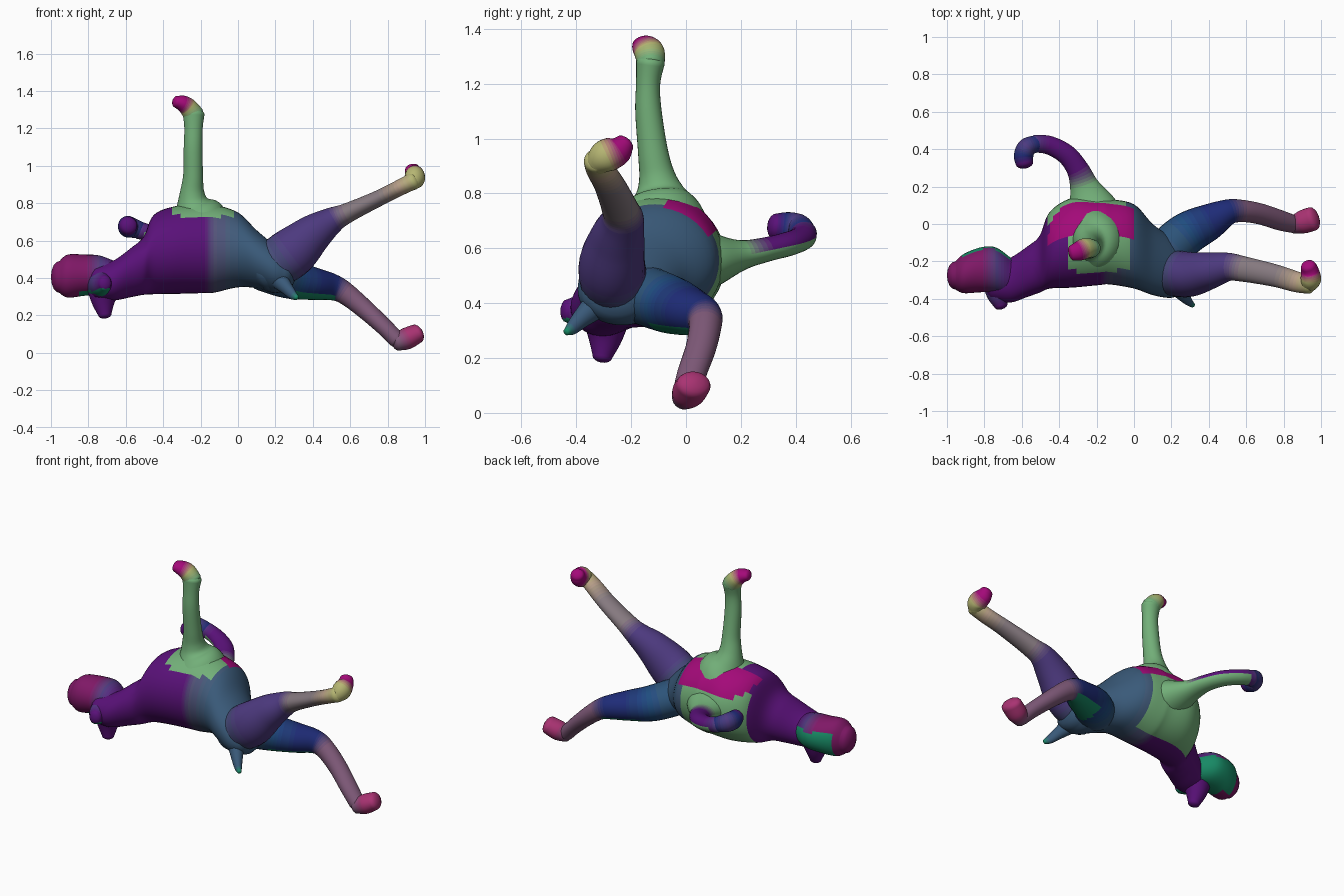
import bpy, bmesh, math
from mathutils import Vector

if "Cube" in bpy.data.objects:
    bpy.data.objects.remove(bpy.data.objects["Cube"])

# Palette (display values 0-255)
PAL = dict(purple=(90, 25, 122), pink=(160, 18, 118), slate=(82, 84, 122), steel=(62, 92, 120),
           green=(116, 172, 118), indigo=(80, 62, 124), navy=(34, 48, 122), blue=(38, 76, 124),
           grey=(132, 118, 126), tan=(180, 158, 130), mauve=(128, 92, 122), rose=(165, 52, 112),
           lime=(182, 182, 116), teal=(30, 140, 104), wine=(125, 32, 104))
mats = {}


def material(rgb):
    key = tuple(int(round(c / 6) * 6) for c in rgb)
    if key not in mats:
        m = bpy.data.materials.new("tint_%d_%d_%d" % key)
        m.diffuse_color = (*[(c / 255) ** 2.2 for c in key], 1)
        m.use_nodes = True
        m.node_tree.nodes["Principled BSDF"].inputs["Base Color"].default_value = m.diffuse_color
        mats[key] = m
    return mats[key]


def catmull(a, b, c, d, t):
    return [0.5 * (2 * q + (r - p) * t + (2 * p - 5 * q + 4 * r - s) * t * t
                   + (3 * q - p - 3 * r + s) * t ** 3) for p, q, r, s in zip(a, b, c, d)]


def limb(name, stations, ref=(0, 0, 1), axis=None, patch=None, sub=6, sides=28):
    """Loft smooth elliptical rings; station = x, y, z, radius along ref, radius across, colour."""
    nums = [s[:5] for s in stations]
    cols = [PAL[s[5]] for s in stations]
    rows, tints = [], []
    n = len(nums)
    for i in range(n - 1):
        for k in range(sub):
            t = k / sub
            rows.append(catmull(nums[max(i - 1, 0)], nums[i], nums[i + 1], nums[min(i + 2, n - 1)], t))
            tints.append([p + (q - p) * t for p, q in zip(cols[i], cols[i + 1])])
    rows.append(nums[-1])
    tints.append(cols[-1])
    pts = [Vector(r[:3]) for r in rows]
    rings = []
    for i, r in enumerate(rows):
        tan = (pts[min(i + 1, len(pts) - 1)] - pts[max(i - 1, 0)]).normalized()
        rings.append((pts[i], Vector(axis) if axis else tan, r[3], r[4], tints[i]))

    # Rounded ends
    def cap(ring, sign):
        p, tan, ra, rb, col = ring
        out = []
        for k in (1, 2, 3, 4):
            a = k * math.pi / 2 / 4.25
            out.append((p + tan * sign * min(ra, rb) * 0.6 * math.sin(a), tan,
                        ra * math.cos(a), rb * math.cos(a), col))
        return out
    rings = cap(rings[0], -1)[::-1] + rings + cap(rings[-1], 1)

    bm = bmesh.new()
    loops = []
    for p, tan, ra, rb, col in rings:
        side = tan.cross(Vector(ref)).normalized()
        up = side.cross(tan).normalized()
        loops.append([bm.verts.new(p + up * ra * math.cos(a) + side * rb * math.sin(a))
                      for a in (2 * math.pi * j / sides for j in range(sides))])
    tint = {}
    for i in range(len(loops) - 1):
        for j in range(sides):
            k = (j + 1) % sides
            tint[bm.faces.new((loops[i][j], loops[i][k], loops[i + 1][k], loops[i + 1][j]))] = rings[i][4]
    tint[bm.faces.new(loops[0])] = rings[0][4]
    tint[bm.faces.new(loops[-1])] = rings[-1][4]
    bmesh.ops.recalc_face_normals(bm, faces=bm.faces[:])
    bm.normal_update()

    # Colour bands, with optional painted patches
    me = bpy.data.meshes.new(name)
    slots = {}
    for f in bm.faces:
        f.smooth = True
        over = patch(f.calc_center_median(), f.normal) if patch else None
        m = material(PAL[over] if over else tint[f])
        if m.name not in slots:
            slots[m.name] = len(slots)
            me.materials.append(m)
        f.material_index = slots[m.name]
    bm.to_mesh(me)
    bm.free()
    ob = bpy.data.objects.new(name, me)
    bpy.context.collection.objects.link(ob)
    return ob


# Painted regions
def torso_patch(c, n):
    if -0.46 < c.x < 0.0:
        if n.y > 0.1 and n.z > 0.45:
            return "pink"
        if n.y > 0.35 and c.x < -0.05:
            return "green"
    if -0.36 < c.x < -0.02 and c.z > 0.73:
        return "green"


def head_patch(c, n):
    if c.x > -0.92 and n.y > 0.3 and n.z < 0.45 or c.x > -0.85 and n.z < -0.8:
        return "teal"


def underside(colour, x0, x1, level):
    return lambda c, n: colour if x0 < c.x < x1 and n.z < level else None


# Torso with neck
limb("torso", [
    (-.745, -.31, .375, .09, .10, "purple"), (-.66, -.30, .388, .108, .12, "purple"),
    (-.57, -.255, .43, .132, .135, "purple"), (-.505, -.215, .465, .155, .152, "purple"),
    (-.45, -.14, .525, .212, .205, "purple"),
    (-.33, -.10, .55, .235, .24, "purple"), (-.19, -.095, .557, .238, .232, "purple"),
    (-.13, -.095, .557, .236, .228, "slate"), (0, -.12, .55, .20, .225, "steel"),
    (.10, -.19, .50, .155, .19, "steel"), (.19, -.23, .45, .13, .165, "steel"),
    (.25, -.25, .43, .10, .13, "steel")], axis=(1, 0, 0), patch=torso_patch, sides=40)

# Head, ear and muzzle
limb("head", [
    (-.955, -.275, .405, .085, .075, "wine"), (-.91, -.265, .41, .115, .105, "wine"),
    (-.82, -.245, .415, .11, .12, "wine"), (-.74, -.245, .415, .105, .12, "indigo"),
    (-.66, -.28, .40, .09, .10, "purple")], axis=(1, 0, 0), patch=head_patch, sides=36)
limb("ear", [(-.73, -.31, .37, .085, .085, "indigo"), (-.725, -.38, .37, .065, .062, "indigo"),
             (-.712, -.435, .372, .042, .036, "purple")], patch=underside("teal", -1, 0, -.5))
limb("muzzle", [(-.72, -.29, .34, .085, .09, "purple"), (-.72, -.295, .27, .062, .062, "purple"),
                (-.712, -.305, .205, .036, .036, "purple")], ref=(0, 1, 0))

# Raised hind leg
limb("raised_hind_leg", [
    (.14, -.25, .44, .12, .12, "steel"), (.28, -.27, .53, .135, .122, "indigo"),
    (.40, -.25, .635, .105, .10, "indigo"), (.50, -.23, .705, .073, .077, "indigo"),
    (.58, -.24, .745, .054, .068, "grey"), (.75, -.275, .825, .043, .06, "grey"),
    (.87, -.31, .885, .043, .055, "tan"), (.94, -.325, .92, .046, .048, "lime")])
limb("raised_hind_foot", [
    (.93, -.325, .91, .045, .045, "lime"), (.945, -.295, .935, .06, .055, "lime"),
    (.94, -.25, .955, .055, .048, "pink"), (.932, -.225, .98, .038, .04, "pink")])

# Lower hind leg
limb("lower_hind_leg", [
    (.14, -.18, .44, .11, .12, "steel"), (.27, -.06, .395, .105, .115, "blue"),
    (.40, .01, .37, .088, .098, "navy"), (.50, .062, .352, .072, .07, "navy"),
    (.57, .07, .32, .06, .06, "mauve"), (.67, .055, .24, .052, .056, "mauve"),
    (.78, .02, .14, .046, .054, "mauve"), (.85, .0, .07, .045, .048, "mauve")],
    patch=underside("teal", .3, .52, -.6))
limb("lower_hind_foot", [
    (.85, -.008, .055, .045, .045, "mauve"), (.90, .01, .075, .058, .062, "rose"),
    (.955, .028, .102, .052, .064, "rose")])

# Tail
limb("tail", [(.21, -.32, .40, .055, .05, "steel"), (.26, -.38, .345, .036, .033, "steel"),
              (.292, -.415, .31, .026, .022, "steel"), (.315, -.435, .295, .013, .013, "teal")])

# Upright front leg
limb("upright_front_leg", [
    (-.21, -.09, .66, .19, .19, "green"), (-.22, -.09, .74, .15, .15, "green"),
    (-.24, -.095, .80, .095, .09, "green"), (-.245, -.105, .86, .067, .065, "green"),
    (-.24, -.12, .95, .055, .053, "green"),
    (-.24, -.137, 1.10, .048, .05, "green"), (-.238, -.138, 1.20, .044, .049, "green"),
    (-.237, -.13, 1.275, .052, .058, "green")], ref=(0, 1, 0))
limb("upright_front_foot", [
    (-.235, -.128, 1.27, .05, .055, "green"), (-.265, -.132, 1.31, .055, .05, "lime"),
    (-.295, -.145, 1.332, .052, .044, "pink"), (-.33, -.155, 1.342, .042, .032, "pink")],
    ref=(0, 1, 0))

# Bent front leg
limb("bent_front_leg", [
    (-.20, .0, .555, .15, .16, "green"), (-.23, .10, .56, .10, .13, "green"),
    (-.265, .20, .575, .056, .08, "green"), (-.30, .29, .595, .045, .06, "purple"),
    (-.36, .37, .615, .044, .054, "purple"), (-.45, .42, .635, .044, .05, "purple"),
    (-.53, .43, .655, .047, .047, "indigo")], patch=underside("green", -.5, 0, -.1))
limb("bent_front_foot", [
    (-.52, .43, .655, .045, .045, "navy"), (-.572, .41, .67, .055, .05, "indigo"),
    (-.59, .365, .675, .057, .052, "navy"), (-.585, .325, .68, .047, .047, "purple")])
